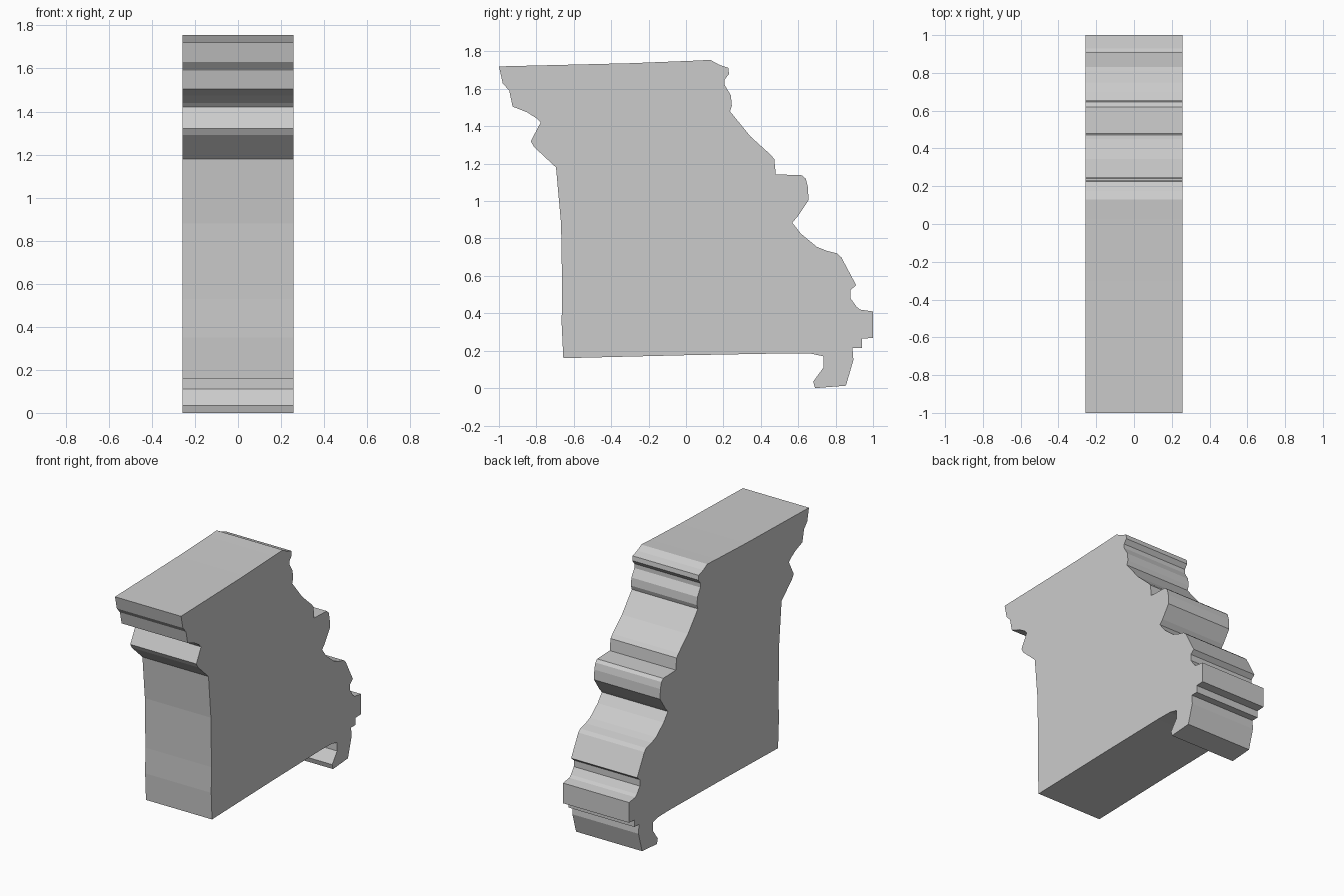
import bpy, bmesh

HALF_WIDTH = 0.257

# side outline as (y, z): top left, down the left edge, along the base, up the ragged right edge
outline = [
    (-1, 1.72), (-.98, 1.63), (-.945, 1.59), (-.927, 1.505), (-.85, 1.475),
    (-.795, 1.44), (-.777, 1.42), (-.83, 1.32), (-.813, 1.29), (-.695, 1.18),
    (-.668, .88), (-.662, .53), (-.665, .35), (-.656, .16),
    (0, .176), (.55, .186), (.67, .184), (.735, .17), (.735, .11), (.68, .035),
    (.69, 0), (.855, .013), (.895, .15), (.89, .215), (.94, .215), (.94, .265),
    (1, .268), (1, .41), (.93, .42), (.912, .435), (.88, .48), (.88, .525),
    (.91, .55), (.83, .70), (.808, .72), (.75, .735), (.70, .755), (.615, .825),
    (.568, .885), (.595, .915), (.655, 1.005), (.652, 1.075), (.64, 1.12),
    (.62, 1.138), (.48, 1.143), (.472, 1.225), (.45, 1.25), (.345, 1.345),
    (.235, 1.48), (.245, 1.51), (.24, 1.565), (.207, 1.62), (.207, 1.65),
    (.23, 1.68), (.226, 1.712), (.175, 1.73), (.13, 1.755), (.03, 1.75), (-.3, 1.737),
]

# extrude the outline across x
bm = bmesh.new()
face = bm.faces.new([bm.verts.new((-HALF_WIDTH, y, z)) for y, z in outline])
result = bmesh.ops.extrude_face_region(bm, geom=[face])
moved = [g for g in result["geom"] if isinstance(g, bmesh.types.BMVert)]
bmesh.ops.translate(bm, verts=moved, vec=(2 * HALF_WIDTH, 0, 0))

# the start cap is kept or removed depending on extrusion, so ensure both ends are closed
bmesh.ops.holes_fill(bm, edges=[e for e in bm.edges if e.is_boundary], sides=0)
bmesh.ops.recalc_face_normals(bm, faces=bm.faces[:])

mesh = bpy.data.meshes.new("outline_slab")
bm.to_mesh(mesh)
bm.free()
slab = bpy.data.objects.new("outline_slab", mesh)
bpy.context.collection.objects.link(slab)
